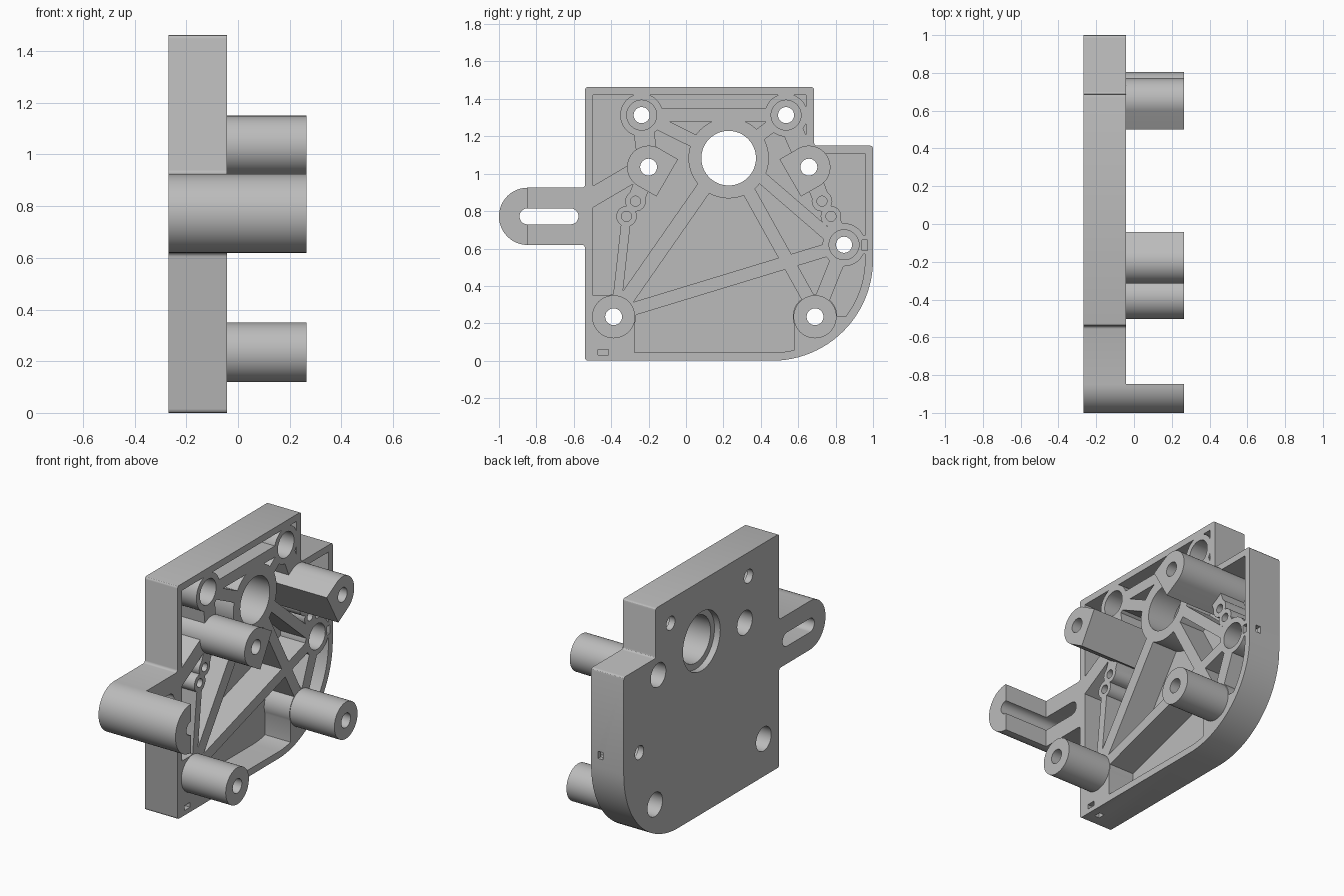
import bpy, bmesh
from math import sin, cos, pi, radians, hypot

cube = bpy.data.objects.get("Cube")
if cube:
    bpy.data.objects.remove(cube, do_unlink=True)

grey = bpy.data.materials.new("plain grey")
grey.use_nodes = True
grey.diffuse_color = (0.5, 0.5, 0.5, 1)
grey.node_tree.nodes["Principled BSDF"].inputs["Base Color"].default_value = (0.5, 0.5, 0.5, 1)

BACK, FLOOR, RIM, TIP = -0.268, -0.218, -0.042, 0.266   # depths along x
FAR = 0.5


# Profiles are lists of (y, z) points, extruded along x
def arc(c, r, a0, a1, n=24):
    return [(c[0] + r * cos(radians(a0 + (a1 - a0) * i / n)),
             c[1] + r * sin(radians(a0 + (a1 - a0) * i / n))) for i in range(n + 1)]


def circle(c, r, n=48):
    return arc(c, r, 0, 360, n)[:-1]


def box(y0, y1, z0, z1):
    return [(y0, z0), (y1, z0), (y1, z1), (y0, z1)]


def bar(a, b, w):
    dy, dz = b[0] - a[0], b[1] - a[1]
    k = w / 2 / hypot(dy, dz)
    ny, nz = -dz * k, dy * k
    return [(a[0] - ny, a[1] - nz), (b[0] - ny, b[1] - nz),
            (b[0] + ny, b[1] + nz), (a[0] + ny, a[1] + nz)]


def u_shape(c, r, d):
    # Half round on one side, square on the side facing angle d
    q = r * 2 ** 0.5
    return arc(c, r, d + 90, d + 270) + [
        (c[0] + q * cos(radians(d + s)), c[1] + q * sin(radians(d + s))) for s in (-45, 45)]


def prism(name, pts, x0, x1, bevel=0):
    bm = bmesh.new()
    low = [bm.verts.new((x0, y, z)) for y, z in pts]
    top = [bm.verts.new((x1, y, z)) for y, z in pts]
    bm.faces.new(top)
    bm.faces.new(low[::-1])
    n = len(pts)
    for i in range(n):
        j = (i + 1) % n
        bm.faces.new((low[i], low[j], top[j], top[i]))
    bmesh.ops.recalc_face_normals(bm, faces=bm.faces)
    if bevel:
        edges = [e for e in bm.edges if abs(e.verts[0].co.x - e.verts[1].co.x) > 0.01
                 and e.calc_face_angle() > 1]
        bmesh.ops.bevel(bm, geom=edges, offset=bevel, segments=3, profile=0.5, affect='EDGES')
    me = bpy.data.meshes.new(name)
    bm.to_mesh(me)
    bm.free()
    me.materials.append(grey)
    ob = bpy.data.objects.new(name, me)
    bpy.context.collection.objects.link(ob)
    return ob


def cut(ob, cutters):
    # Subtract each cutter, bake the result and drop the cutters
    for c in cutters:
        c.hide_render = True
        m = ob.modifiers.new("cut", 'BOOLEAN')
        m.operation, m.solver, m.object = 'DIFFERENCE', 'EXACT', c
    bpy.context.view_layer.update()
    me = bpy.data.meshes.new_from_object(ob.evaluated_get(bpy.context.evaluated_depsgraph_get()))
    ob.modifiers.clear()
    ob.data = me
    for c in cutters:
        bpy.data.objects.remove(c, do_unlink=True)


# Key centres
ring = (0.228, 1.083)
low_front, low_back = (-0.387, 0.235), (0.69, 0.235)
up_front, up_back = (-0.2, 1.035), (0.657, 1.035)
top_front, top_back, side_boss = (-0.237, 1.313), (0.535, 1.313), (0.845, 0.62)
tab = (-0.847, 0.772)
pins = [(-0.27, 0.853), (-0.318, 0.772), (0.727, 0.853), (0.775, 0.772)]
standoffs = {"lower_front": low_front, "lower_back": low_back,
             "upper_front": up_front, "upper_back": up_back}
R, TAB_R, SCREW = 0.115, 0.153, 0.045

# Plate with its tab
corner = (0.46, 0.54)
outline = ([(-0.54, 0)] + arc(corner, 0.54, -90, 0)
           + [(1, 1.15), (0.685, 1.15), (0.685, 1.463), (-0.54, 1.463), (-0.54, tab[1] + TAB_R)]
           + arc(tab, TAB_R, 90, 270) + [(-0.54, tab[1] - TAB_R)])
plate = prism("plate", outline, BACK, RIM, 0.015)

# Pocket volume inside the rim, less everything that stands as a rib
inner = ([(-0.497, 0.045)] + arc(corner, 0.497, -90, 0)
         + [(0.957, 1.107), (0.642, 1.107), (0.642, 1.42), (-0.497, 1.42)])
pocket = prism("pocket", inner, FLOOR, 0.1)
ribs = [
    circle(ring, 0.215, 64),
    *[circle(c, R + 0.004) for c in (low_front, low_back)],
    *[circle(c, R) for c in (top_front, top_back, side_boss)],
    *[circle(c, 0.055, 24) for c in pins],
    u_shape(up_front, R, -30), u_shape(up_back, R, 210),
    bar((0.1, 0.93), (-0.36, 0.27), 0.08),
    bar((-0.387, 0.245), side_boss, 0.07),
    bar((0.33, 0.917), (0.673, 0.3), 0.07),
    bar((0.38, 1.0), (0.82, 0.62), 0.065),
    bar(low_back, side_boss, 0.08),
    bar(top_front, top_back, 0.07),
    bar(top_front, ring, 0.07), bar(top_back, ring, 0.07),
    bar(top_front, up_front, 0.11), bar(top_back, up_back, 0.11),
    bar(up_front, pins[0], 0.09), bar(up_back, pins[2], 0.09),
    bar(pins[1], (-0.37, 0.3), 0.05), bar(pins[3], side_boss, 0.08),
    bar((-0.56, 0.84), (-0.27, 1.01), 0.1),
    box(-0.6, -0.275, -0.1, 0.234), box(-0.6, -0.388, -0.11, 0.35),
    box(0.58, 1.1, -0.1, 0.236), box(0.846, 1.1, 0.57, 0.67),
]
cut(pocket, [prism("rib", p, -FAR, FAR) for p in ribs])
cut(plate, [pocket])


def slot():
    e = -0.618
    return prism("slot", arc(tab, 0.043, 90, 270) + arc((e, tab[1]), 0.043, -90, 90), -FAR, FAR)


# Holes, counterbores and cable notches
holes = [prism("bore", circle(ring, 0.146, 64), -FAR, FAR),
         prism("bore_seat", circle(ring, 0.185, 64), -FAR, BACK + 0.04), slot()]
for c in (top_front, top_back, side_boss):
    holes += [prism("screw", circle(c, 0.043), -FAR, FAR),
              prism("head", circle(c, 0.08), FLOOR - 0.01, FAR)]
for c in standoffs.values():
    holes += [prism("screw", circle(c, SCREW), -FAR, FAR),
              prism("head", circle(c, 0.075), -FAR, -0.1)]
holes += [prism("pin_hole", circle(c, 0.027, 24), -0.2, FAR) for c in pins]
holes += [prism("notch", box(-0.47, -0.415, 0.03, 0.06), -0.13, FAR),
          prism("notch", box(-0.465, -0.42, -0.1, 0.05), -0.125, -0.09),
          prism("notch", box(0.94, 0.97, 0.59, 0.645), -0.13, FAR),
          prism("notch", box(0.95, 1.1, 0.595, 0.64), -0.125, -0.09)]
cut(plate, holes)
parts = [plate]

# Standoffs: round below, square-sided towards the bore above
for name, c in standoffs.items():
    if name.startswith("lower"):
        profile = circle(c, R)
    else:
        profile = u_shape(c, R, -30 if c is up_front else 210)
    post = prism(name + "_standoff", profile, RIM, TIP)
    cut(post, [prism("screw", circle(c, SCREW), -FAR, FAR)])
    parts.append(post)

# Half-round column at the end of the tab
column = prism("tab_column", arc(tab, TAB_R, 90, 270), RIM, TIP)
cut(column, [slot()])
parts.append(column)

for ob in parts:
    bpy.ops.object.select_all(action='DESELECT')
    ob.select_set(True)
    bpy.context.view_layer.objects.active = ob
    bpy.ops.object.shade_smooth_by_angle(angle=radians(30))
